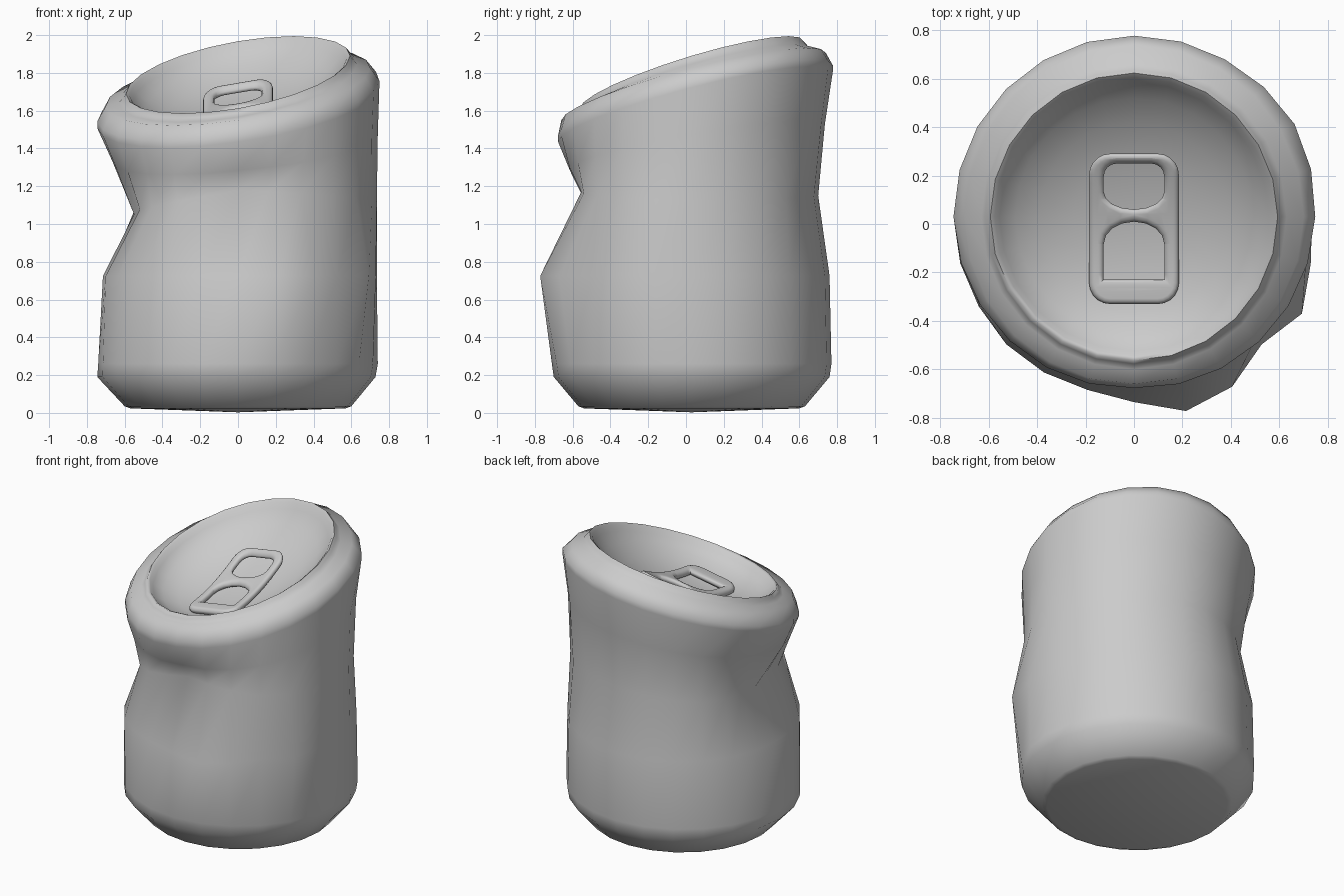
import bpy, bmesh
from math import sin, cos, radians

if "Cube" in bpy.data.objects:
    bpy.data.objects.remove(bpy.data.objects["Cube"])

N = 24
CX, CY = 0.0, 0.03
GX, GY = 0.17, 0.30          # slope of the crushed, tilted top
TOP = 1.79


def tilt(x, y):
    return GX * x + GY * (y - CY)


def sample(keys, deg):
    """Periodic linear interpolation of {angle: value}, or a plain number."""
    if not isinstance(keys, dict):
        return keys
    pts = sorted(keys.items())
    pts = [(pts[-1][0] - 360, pts[-1][1])] + pts + [(pts[0][0] + 360, pts[0][1])]
    for (a, u), (b, v) in zip(pts, pts[1:]):
        if a <= deg <= b:
            return u + (v - u) * (deg - a) / (b - a)


def finish(name, bm, angle):
    me = bpy.data.meshes.new(name)
    bm.to_mesh(me)
    bm.free()
    ob = bpy.data.objects.new(name, me)
    bpy.context.collection.objects.link(ob)
    bpy.ops.object.select_all(action='DESELECT')
    ob.select_set(True)
    bpy.context.view_layer.objects.active = ob
    bpy.ops.object.shade_smooth_by_angle(angle=radians(angle))
    return ob


def add_shell(name, rings, bottom, top, angle):
    """Loft rings of (radius, height, tilt amount); close both ends with a centre point."""
    bm = bmesh.new()
    loops = []
    for r, z, t in rings:
        loop = []
        for i in range(N):
            deg = i * 360 / N
            rad = sample(r, deg)
            x, y = CX + rad * cos(radians(deg)), CY + rad * sin(radians(deg))
            loop.append(bm.verts.new((x, y, sample(z, deg) + t * tilt(x, y))))
        loops.append(loop)
    for lo, hi in zip(loops, loops[1:]):
        for i in range(N):
            j = (i + 1) % N
            bm.faces.new((lo[i], lo[j], hi[j], hi[i]))
    for z, loop in ((bottom, loops[0]), (top, loops[-1])):
        c = bm.verts.new((CX, CY, z))
        for i in range(N):
            bm.faces.new((c, loop[i], loop[(i + 1) % N]))
    bmesh.ops.recalc_face_normals(bm, faces=bm.faces)
    return finish(name, bm, angle)


# Dented wall: radius around the can at the base, bulge, crease, above it and shoulder
base = {0: .728, 90: .73, 180: .745, 270: .73}
bulge = {0: .735, 90: .73, 135: .73, 180: .715, 225: .745, 255: .74, 270: .765, 285: .83,
         300: .81, 315: .745, 330: .80, 345: .755}
crease = {0: .735, 45: .705, 60: .67, 90: .67, 135: .655, 150: .62, 165: .57, 180: .55,
          195: .54, 210: .60, 225: .645, 240: .64, 255: .60, 270: .58, 285: .605,
          300: .66, 315: .71, 345: .735}
crease_z = {0: 1.12, 90: 1.15, 180: 1.05, 225: 1.09, 270: 1.18, 315: 1.15}
upper = {0: .74, 45: .725, 90: .705, 135: .70, 180: .665, 225: .68, 270: .645, 315: .72}
shoulder = {0: .748, 30: .765, 60: .75, 90: .747, 180: .745, 225: .725, 270: .707, 315: .73}

body_rings = [
    (.57, .024, 0), (.60, .035, 0), (base, .19, 0), (.74, .26, 0),
    (bulge, .725, 0), (crease, crease_z, 0), (upper, 1.40, .6),
    # shoulder and rim
    (shoulder, 1.615, .85), (shoulder, 1.65, .85),
    ({90: .71, 270: .69}, 1.725, .85),
    (.63, TOP - .045, .95), (.607, TOP - .02, 1), (.593, TOP, 1), (.575, TOP - .012, 1),
    # concave lid
    (.555, TOP - .045, 1), (.49, TOP - .10, 1), (.39, TOP - .16, 1),
    (.25, TOP - .20, 1), (.12, TOP - .22, 1),
]
add_shell("can_body", body_rings, bottom=0.003, top=TOP - .225, angle=80)


# Pull tab: outline with two finger holes, beveled and bent to follow the lid
def rounded(x, y0, y1, r, n=5):
    pts = []
    for cx, cy, s in ((x - r, y1 - r, 0), (r - x, y1 - r, 90),
                      (r - x, y0 + r, 180), (x - r, y0 + r, 270)):
        for k in range(n + 1):
            a = radians(s + 90 * k / n)
            pts.append((cx + r * cos(a), cy + r * sin(a)))
    return pts


def arc(cx, cy, rx, ry, a0, a1, n=8):
    return [(cx + rx * cos(radians(a0 + (a1 - a0) * k / n)),
             cy + ry * sin(radians(a0 + (a1 - a0) * k / n))) for k in range(n + 1)]


B = 0.022
W = .125 + B
outline = rounded(.185 - B, -.33 + B, .29 - B, .065)
back_hole = (arc(W - .075, .175 + B, .075, .075, 0, 90, 4)
             + arc(.075 - W, .175 + B, .075, .075, 90, 180, 4)
             + arc(0, .13, W, .07 + B, 180, 360))
front_hole = [(-W, -.23 - B), (W, -.23 - B)] + arc(0, -.08, W, .09 + B, 0, 180)

cu = bpy.data.curves.new("tab_outline", 'CURVE')
cu.dimensions = '2D'
cu.fill_mode = 'BOTH'
cu.extrude = 0.002
cu.bevel_depth = B
cu.bevel_resolution = 2
for pts in (outline, back_hole, front_hole):
    sp = cu.splines.new('POLY')
    sp.points.add(len(pts) - 1)
    for p, (x, y) in zip(sp.points, pts):
        p.co = (x, y, 0, 1)
    sp.use_cyclic_u = True
helper = bpy.data.objects.new("tab_outline", cu)
bpy.context.collection.objects.link(helper)
bpy.context.view_layer.update()
mesh = bpy.data.meshes.new_from_object(helper.evaluated_get(bpy.context.evaluated_depsgraph_get()))
bpy.data.objects.remove(helper)

bm = bmesh.new()
bm.from_mesh(mesh)
bmesh.ops.remove_doubles(bm, verts=bm.verts, dist=1e-4)
for k in range(9):
    bmesh.ops.bisect_plane(bm, geom=bm.verts[:] + bm.edges[:] + bm.faces[:],
                           plane_co=(0, -.27 + .0625 * k, 0), plane_no=(0, 1, 0))
for v in bm.verts:
    x, y = v.co.x, v.co.y
    v.co.z += TOP - .182 + .45 * (y + .03) ** 2 + tilt(x, y)
finish("pull_tab", bm, 60)
